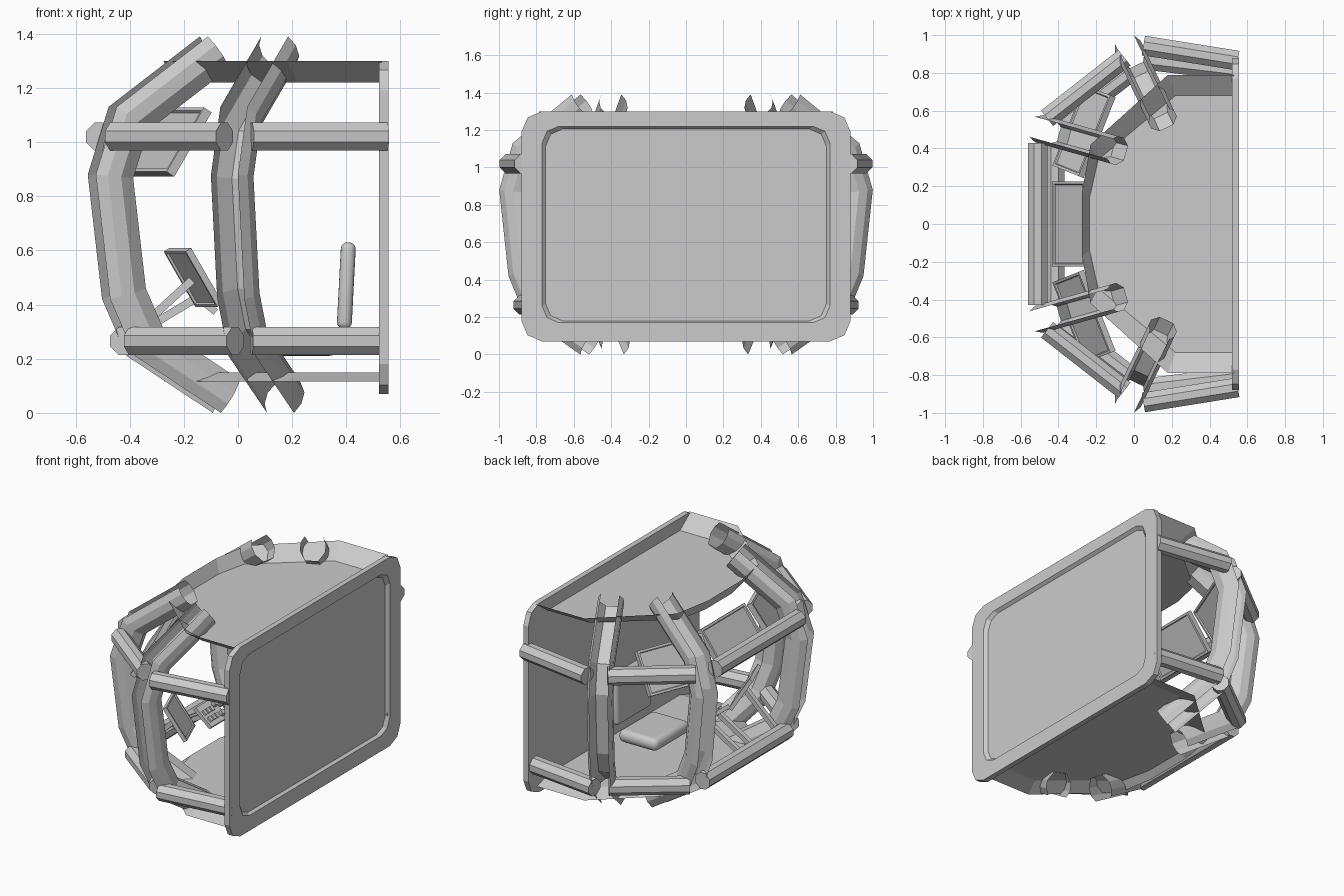
import bpy, bmesh, math
from mathutils import Vector, Matrix

if "Cube" in bpy.data.objects:
    bpy.data.objects.remove(bpy.data.objects["Cube"])


def make(name, verts, faces):
    me = bpy.data.meshes.new(name)
    me.from_pydata([tuple(v) for v in verts], [], faces)
    bm = bmesh.new()
    bm.from_mesh(me)
    bmesh.ops.recalc_face_normals(bm, faces=bm.faces)
    bm.to_mesh(me)
    bm.free()
    ob = bpy.data.objects.new(name, me)
    bpy.context.collection.objects.link(ob)
    return ob


def loft(name, rings, closed=True, cap_start=False, cap_end=False):
    n = len(rings[0])
    verts = [v for r in rings for v in r]
    faces = []
    for i in range(len(rings) - 1):
        for j in range(n if closed else n - 1):
            k = (j + 1) % n
            faces.append((i * n + j, i * n + k, (i + 1) * n + k, (i + 1) * n + j))
    if cap_start:
        faces.append(tuple(range(n))[::-1])
    if cap_end:
        faces.append(tuple(range((len(rings) - 1) * n, len(rings) * n)))
    return make(name, verts, faces)


# Curved ribs: open channel swept along a bent path (inset, height)
RIB_PATH = [(.43, 1.39), (.08, 1.13), (0, .88), (.055, .42), (.15, .21), (.48, .0)]
RIB_PROFILE = [(-.055, 0), (-.075, -.04), (-.075, -.09), (-.04, -.145),
               (.04, -.145), (.075, -.09), (.075, -.04), (.055, 0)]


def rib(name, base, out):
    out = Vector((*out, 0)).normalized()
    side = Vector((-out.y, out.x, 0))
    pts = [Vector((-s, z)) for s, z in RIB_PATH]
    rings = []
    for i, p in enumerate(pts):
        segs = []
        if i > 0:
            segs.append((p - pts[i - 1]).normalized())
        if i < len(pts) - 1:
            segs.append((pts[i + 1] - p).normalized())
        norms = [Vector((-d.y, d.x)) for d in segs]
        m = sum(norms, Vector((0, 0))).normalized()
        m /= m.dot(norms[0])
        ring = []
        for u, v in RIB_PROFILE:
            q = p + m * v
            ring.append(Vector((*base, 0)) + out * q.x + side * u + Vector((0, 0, q.y)))
        rings.append(ring)
    return loft(name, rings, closed=False)


# Cross beams: hexagonal bars between ribs
def beam(name, a, b, r=.052):
    a, b = Vector(a), Vector(b)
    d = (b - a).normalized()
    up = Vector((0, 0, 1))
    up = (up - d * up.dot(d)).normalized()
    s = d.cross(up)
    prof = [(-r, .02), (-.02, r), (.02, r), (r, .02), (r, -.02), (.02, -r), (-.02, -r), (-r, -.02)]
    return loft(name, [[p + s * u + up * v for u, v in prof] for p in (a, b)],
                cap_start=True, cap_end=True)


# inward pointing rib normals make the path run top to bottom, so flip to face out
RIB_PROFILE = [(u, v) for u, v in RIB_PROFILE]
_d = Vector(RIB_PATH[3]) - Vector(RIB_PATH[2])
if Vector((-(_d.y), -_d.x)).x < 0:
    RIB_PROFILE = [(u, -v) for u, v in RIB_PROFILE]

for s, tag in ((1, "left"), (-1, "right")):
    rib("front_rib_" + tag, (-.54, .515 * s), (-.96, .27 * s))
    rib("side_rib_" + tag, (-.05, .975 * s), (-.43, .90 * s))
    beam("upper_corner_beam_" + tag, (-.46, .56 * s, 1.02), (-.05, .88 * s, 1.02))
    beam("upper_side_beam_" + tag, (.05, .945 * s, 1.02), (.55, .865 * s, 1.02))
    beam("lower_corner_beam_" + tag, (-.39, .52 * s, .265), (-.01, .81 * s, .265))
    beam("lower_side_beam_" + tag, (.05, .87 * s, .265), (.55, .81 * s, .265))
beam("upper_front_beam", (-.51, -.43, 1.02), (-.51, .43, 1.02))
beam("lower_front_beam", (-.42, -.43, .265), (-.42, .43, .265))


# Ceiling and floor plates with sloping flange
def plate(name, inner, outer, zi, zo):
    rings = []
    for half, z in ((inner, zi), (outer, zo)):
        rings.append([(x, y, z) for x, y in half] + [(x, -y, z) for x, y in reversed(half)])
    n = len(rings[0])
    faces = [tuple(range(n))] + [(j, j + 1, n + j + 1, n + j) for j in range(n - 1)]
    return make(name, rings[0] + rings[1], faces)


INNER = [(.53, .68), (.22, .68), (-.19, .34), (-.235, .14)]
OUTER = [(.53, .79), (.18, .79), (-.23, .42), (-.275, .17)]
plate("ceiling", INNER, OUTER, 1.22, 1.30)
plate("floor", INNER, OUTER, .15, .115)


# Rear wall: chamfered frame with a recessed panel
def wall_ring(x, h, z0, z1, c):
    k = c * .3
    q = [(h, z0 + c), (h, z1 - c), (h - k, z1 - k), (h - c, z1)]
    q += [(-y, z) for y, z in reversed(q[1:])]
    q += [(-h, z0 + c), (-h + k, z0 + k), (-h + c, z0), (h - c, z0), (h - k, z0 + k)]
    return [(x, y, z) for y, z in q]


loft("rear_wall", [wall_ring(.52, .71, .20, 1.17, .08), wall_ring(.52, .88, .07, 1.30, .11),
                   wall_ring(.555, .88, .07, 1.30, .11), wall_ring(.555, .77, .17, 1.22, .09),
                   wall_ring(.535, .75, .18, 1.205, .09), wall_ring(.535, .71, .20, 1.17, .08)],
     cap_start=True, cap_end=True)


# Boxes oriented by a width and an up direction, optional framed faces
def panel(name, c, w, u, size, rim=0):
    w = Vector(w).normalized()
    n = w.cross(Vector(u)).normalized()
    u = n.cross(w)
    bm = bmesh.new()
    bmesh.ops.create_cube(bm, size=1)
    bmesh.ops.scale(bm, vec=size, verts=bm.verts)
    if rim:
        big = [f for f in bm.faces if abs(f.normal.z) > .9]
        bmesh.ops.inset_individual(bm, faces=big, thickness=rim)
        bmesh.ops.inset_individual(bm, faces=big, thickness=.006, depth=-.008)
    me = bpy.data.meshes.new(name)
    bm.to_mesh(me)
    bm.free()
    ob = bpy.data.objects.new(name, me)
    m = Matrix((w, u, n)).transposed().to_4x4()
    m.translation = Vector(c)
    ob.matrix_world = m
    bpy.context.collection.objects.link(ob)
    return ob


# Overhead screens
panel("centre_screen", (-.335, 0, 1.01), (0, 1, 0), (.18, 0, .24), (.45, .28, .035), .02)
for s, tag in ((1, "left"), (-1, "right")):
    panel("side_screen_" + tag, (-.265, .49 * s, 1.0), (.17, .43 * s, 0),
          (.14, -.055 * s, .24), (.46, .28, .035), .02)

# Lower side screen and control console
panel("lower_screen", (-.165, -.37, .50), (.08, -.2, 0), (-.12, 0, .18), (.22, .24, .025), .015)
CW, CU = Vector((0, 1, 0)), Vector((-.12, 0, .10)).normalized()
CN, CC = Vector((.10, 0, .12)).normalized(), Vector((-.14, -.08, .42))
panel("control_plate", CC, CW, CU, (.17, .15, .025))
for i in range(3):
    for j in range(2):
        panel(f"button_{i}_{j}", CC + CW * (-.055 + .035 * i) + CU * (-.03 + .05 * j) + CN * .018,
              CW, CU, (.024, .03, .015))
for j in (-1, 1):
    bpy.ops.mesh.primitive_cylinder_add(vertices=12, radius=.018, depth=.03,
                                        location=CC + CW * .06 + CU * .035 * j + CN * .022,
                                        rotation=CN.to_track_quat('Z', 'Y').to_euler())
    bpy.context.object.name = "knob"


# Support arms
for i, (a, b) in enumerate([((-.42, -.37, .26), (-.17, -.37, .49)),
                            ((-.41, -.13, .27), (-.16, -.11, .42)),
                            ((-.41, .05, .27), (-.16, -.04, .42))]):
    d = Vector(b) - Vector(a)
    panel(f"support_arm_{i}", (Vector(a) + Vector(b)) / 2, (0, 1, 0), d, (.03, d.length, .03))


# Padded seat
def pad(name, loc, size, tilt, r):
    bpy.ops.mesh.primitive_cube_add(size=1, location=loc, rotation=(0, tilt, 0))
    ob = bpy.context.object
    ob.name = name
    ob.scale = size
    bpy.ops.object.transform_apply(location=False, rotation=False, scale=True)
    b = ob.modifiers.new("round", 'BEVEL')
    b.width, b.segments = r, 4
    bpy.ops.object.shade_smooth_by_angle(angle=math.radians(40))


pad("seat_cushion", (.23, 0, .25), (.28, .36, .08), 0, .035)
pad("seat_back", (.40, 0, .47), (.055, .36, .32), math.radians(3), .025)
